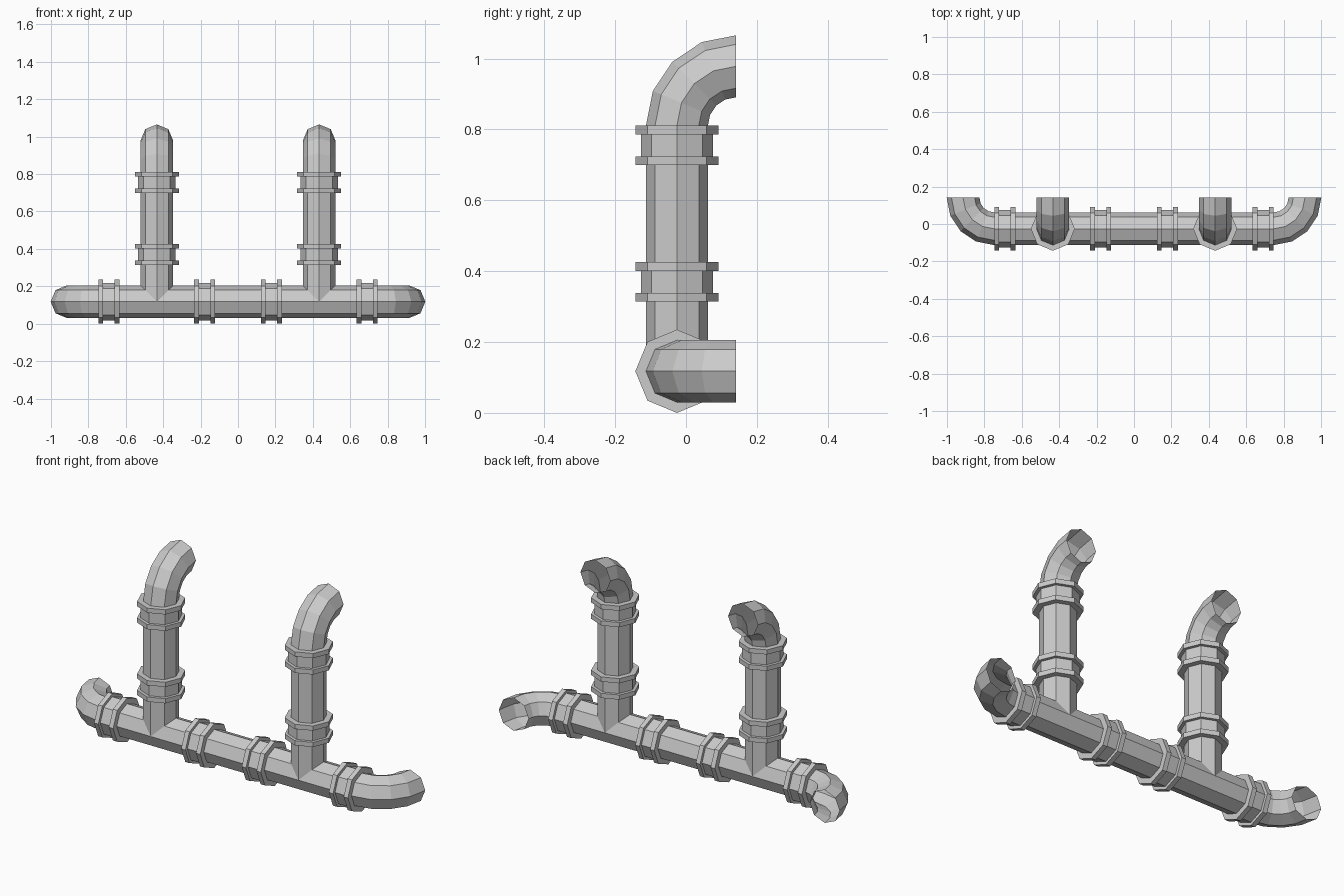
import bpy, bmesh
from math import sin, cos, pi
from mathutils import Vector

if "Cube" in bpy.data.objects:
    bpy.data.objects.remove(bpy.data.objects["Cube"])

Y, Z = -0.0255, 0.1175           # main pipe axis
R, R_COLLAR, R_FLANGE = 0.0875, 0.101, 0.1175
BEND = 0.167                     # elbow centreline radius
TEE_X, BEND_X, BEND_Z = 0.434, 0.747, 0.811
UP, RIGHT = Vector((0, 0, 1)), Vector((1, 0, 0))


def ring(c, t, u, r=R, shift=None):
    """Octagon around c, facing t; shift slides points along t for mitres."""
    c, t = Vector(c), Vector(t)
    v = t.cross(u)
    pts = []
    for i in range(8):
        off = r * (cos(i * pi / 4) * u + sin(i * pi / 4) * v)
        pts.append(c + off + (t * shift(off) if shift else Vector()))
    return pts


def loft(bm, rings):
    rows = [[bm.verts.new(p) for p in pts] for pts in rings]
    for a, b in zip(rows, rows[1:]):
        for i in range(8):
            j = (i + 1) % 8
            bm.faces.new((a[i], a[j], b[j], b[i]))


def finish(bm, name):
    bmesh.ops.remove_doubles(bm, verts=bm.verts, dist=1e-4)
    me = bpy.data.meshes.new(name)
    bm.to_mesh(me)
    bm.free()
    ob = bpy.data.objects.new(name, me)
    bpy.context.collection.objects.link(ob)
    ob.modifiers.new("mirror_x", 'MIRROR')


ANGLES = [i * pi / 8 for i in range(5)]

# main pipe with a mitred tee opening and the end elbow
bm = bmesh.new()
tee = (TEE_X, Y, Z)
loft(bm, [ring((0, Y, Z), RIGHT, UP),
          ring(tee, RIGHT, UP, shift=lambda o: -max(o.z, 0))])
loft(bm, [ring(tee, RIGHT, UP, shift=lambda o: max(o.z, 0))] +
     [ring((BEND_X + BEND * sin(a), Y + BEND * (1 - cos(a)), Z),
           (cos(a), sin(a), 0), UP) for a in ANGLES])
finish(bm, "main_pipe")

# riser with saddle-cut foot and the top elbow
bm = bmesh.new()
loft(bm, [ring(tee, UP, RIGHT, shift=lambda o: abs(o.x))] +
     [ring((TEE_X, Y + BEND * (1 - cos(a)), BEND_Z + BEND * sin(a)),
           (0, sin(a), cos(a)), RIGHT) for a in ANGLES])
finish(bm, "riser_pipe")

# flanged couplings
PROFILE = [(-.056, R), (-.056, R_FLANGE), (-.031, R_FLANGE), (-.031, R_COLLAR),
           (.031, R_COLLAR), (.031, R_FLANGE), (.056, R_FLANGE), (.056, R)]
for name, c, t, u in [
        ("coupling_inner", (TEE_X - 0.256, Y, Z), RIGHT, UP),
        ("coupling_outer", (TEE_X + 0.256, Y, Z), RIGHT, UP),
        ("coupling_lower", (TEE_X, Y, 0.370), UP, RIGHT),
        ("coupling_upper", (TEE_X, Y, 0.755), UP, RIGHT)]:
    bm = bmesh.new()
    loft(bm, [ring(Vector(c) + t * d, t, u, r) for d, r in PROFILE])
    finish(bm, name)
